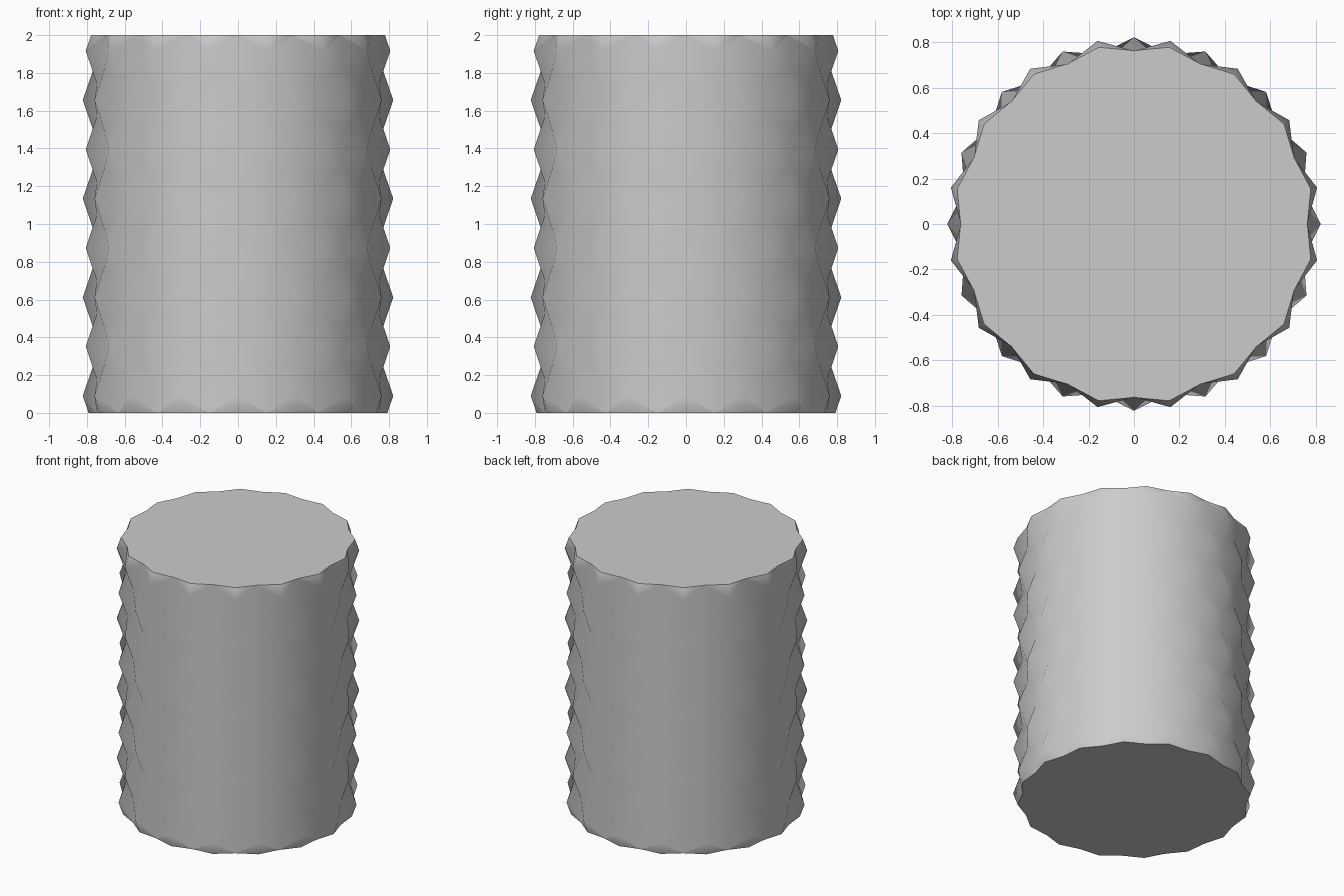
import bpy, bmesh
from math import sin, cos, pi, radians

if "Cube" in bpy.data.objects:
    bpy.data.objects.remove(bpy.data.objects["Cube"])

COLUMNS = 16          # cells around the drum
ROW = 0.261           # height between rows of cells
FIRST = 0.09          # height of the lowest row of peaks
PEAK, VALLEY = 0.822, 0.762
HEIGHT = 2.0

grey = bpy.data.materials.new("light_grey")
grey.use_nodes = True
colour = (0.6, 0.6, 0.6, 1)
grey.diffuse_color = colour
grey.node_tree.nodes["Principled BSDF"].inputs["Base Color"].default_value = colour

bm = bmesh.new()


def point(radius, step, z):
    a = 2 * pi * step / COLUMNS - pi / 2
    return bm.verts.new((radius * cos(a), radius * sin(a), z))


# Honeycomb of six-sided pyramids wrapped round the drum
corners = [(0, 2), (-0.5, 1), (-0.5, -1), (0, -2), (0.5, -1), (0.5, 1)]
for row in range(-1, 9):
    z = FIRST + row * ROW
    for col in range(COLUMNS):
        step = col + 0.5 * (row % 2)
        tip = point(PEAK, step, z)
        ring = [point(VALLEY, step + u, z + v * ROW / 3) for u, v in corners]
        for i in range(6):
            bm.faces.new((tip, ring[i], ring[(i + 1) % 6]))
bmesh.ops.remove_doubles(bm, verts=bm.verts, dist=0.001)

# Trim flat at both ends and close them
for z, side in ((0, -1), (HEIGHT, 1)):
    cut = bmesh.ops.bisect_plane(bm, geom=bm.verts[:] + bm.edges[:] + bm.faces[:],
                                 plane_co=(0, 0, z), plane_no=(0, 0, side), clear_outer=True)
    rim = [e for e in cut["geom_cut"] if isinstance(e, bmesh.types.BMEdge)]
    bmesh.ops.contextual_create(bm, geom=rim)
bmesh.ops.recalc_face_normals(bm, faces=bm.faces)

mesh = bpy.data.meshes.new("dimpled_drum")
bm.to_mesh(mesh)
bm.free()
mesh.materials.append(grey)
drum = bpy.data.objects.new("dimpled_drum", mesh)
bpy.context.collection.objects.link(drum)

# Soft facets, crisp rims
bpy.context.view_layer.objects.active = drum
drum.select_set(True)
bpy.ops.object.shade_smooth_by_angle(angle=radians(55))
